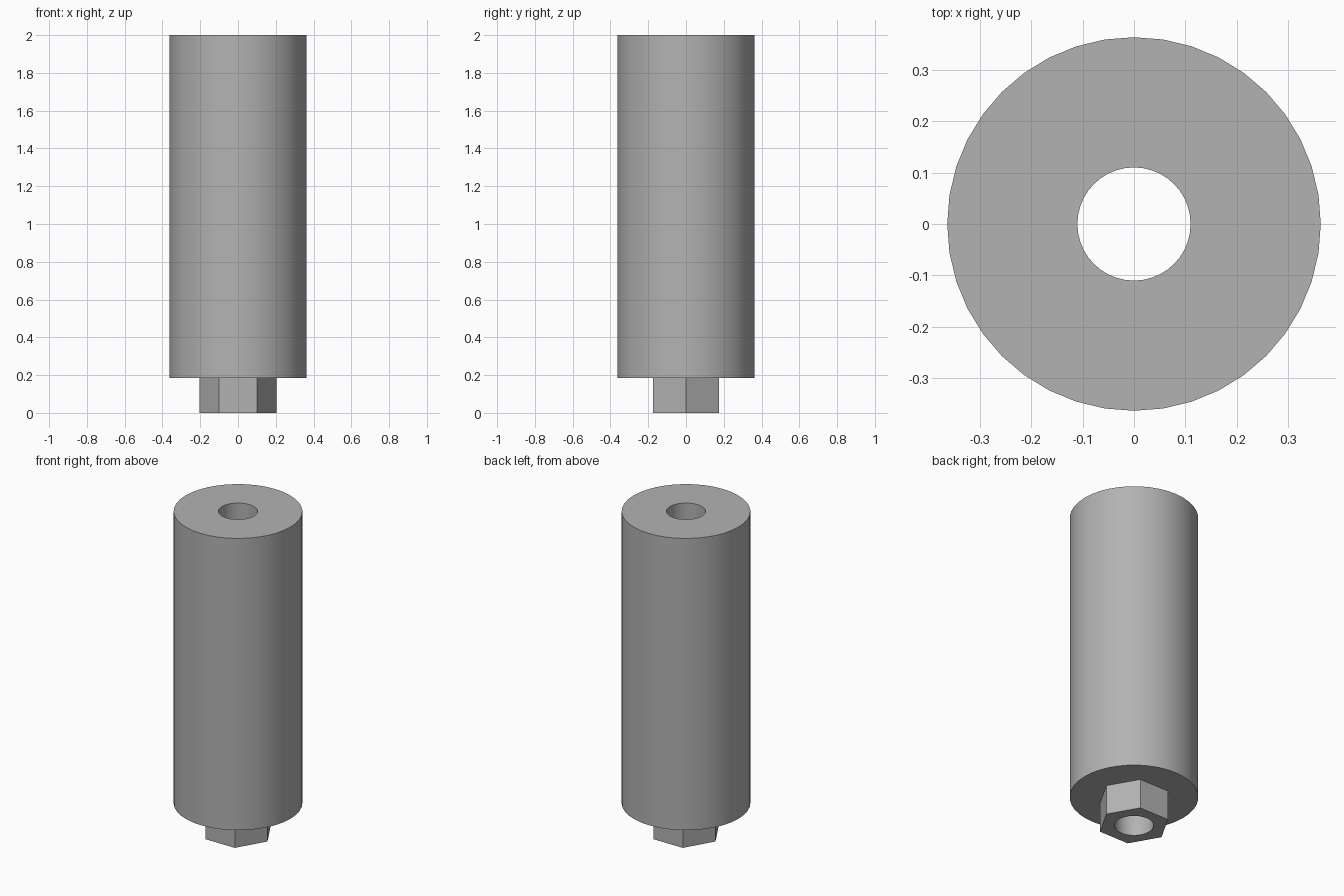
import bpy
import bmesh
import math

cube = bpy.data.objects.get("Cube")
if cube:
    bpy.data.objects.remove(cube, do_unlink=True)

SIDES = 40
BODY_RADIUS = 0.363
HEX_RADIUS = 0.203
BORE_RADIUS = 0.11
SHOULDER = 0.185
TOP = 2.0

grey = bpy.data.materials.new("plain_grey")
grey.use_nodes = True
colour = (0.45, 0.45, 0.45, 1)
grey.diffuse_color = colour
grey.node_tree.nodes["Principled BSDF"].inputs["Base Color"].default_value = colour


def ring(bm, radius, z, sides):
    """Closed loop of edges around the z axis, with a corner on +x."""
    verts = [bm.verts.new((radius * math.cos(math.tau * i / sides),
                           radius * math.sin(math.tau * i / sides), z))
             for i in range(sides)]
    return [bm.edges.new((verts[i], verts[(i + 1) % sides])) for i in range(sides)]


def wall(bm, lower, upper):
    bmesh.ops.bridge_loops(bm, edges=lower + upper)


def cap(bm, outer, inner):
    """Flat face with a hole in it."""
    bmesh.ops.triangle_fill(bm, edges=outer + inner, use_beauty=True)


# One watertight spacer: hex foot, shoulder, round body and through bore
bm = bmesh.new()
hex_low = ring(bm, HEX_RADIUS, 0, 6)
hex_high = ring(bm, HEX_RADIUS, SHOULDER, 6)
body_low = ring(bm, BODY_RADIUS, SHOULDER, SIDES)
body_high = ring(bm, BODY_RADIUS, TOP, SIDES)
bore_low = ring(bm, BORE_RADIUS, 0, SIDES)
bore_high = ring(bm, BORE_RADIUS, TOP, SIDES)

for lower, upper in ((hex_low, hex_high), (body_low, body_high), (bore_low, bore_high)):
    wall(bm, lower, upper)
for outer, inner in ((hex_low, bore_low), (body_low, hex_high), (body_high, bore_high)):
    cap(bm, outer, inner)

bmesh.ops.recalc_face_normals(bm, faces=bm.faces)
mesh = bpy.data.meshes.new("hex_foot_spacer")
bm.to_mesh(mesh)
bm.free()
mesh.materials.append(grey)

spacer = bpy.data.objects.new("hex_foot_spacer", mesh)
bpy.context.collection.objects.link(spacer)

# Rounded walls shade smoothly, the hex and rims stay crisp
bpy.context.view_layer.objects.active = spacer
spacer.select_set(True)
bpy.ops.object.shade_smooth_by_angle(angle=math.radians(30))
